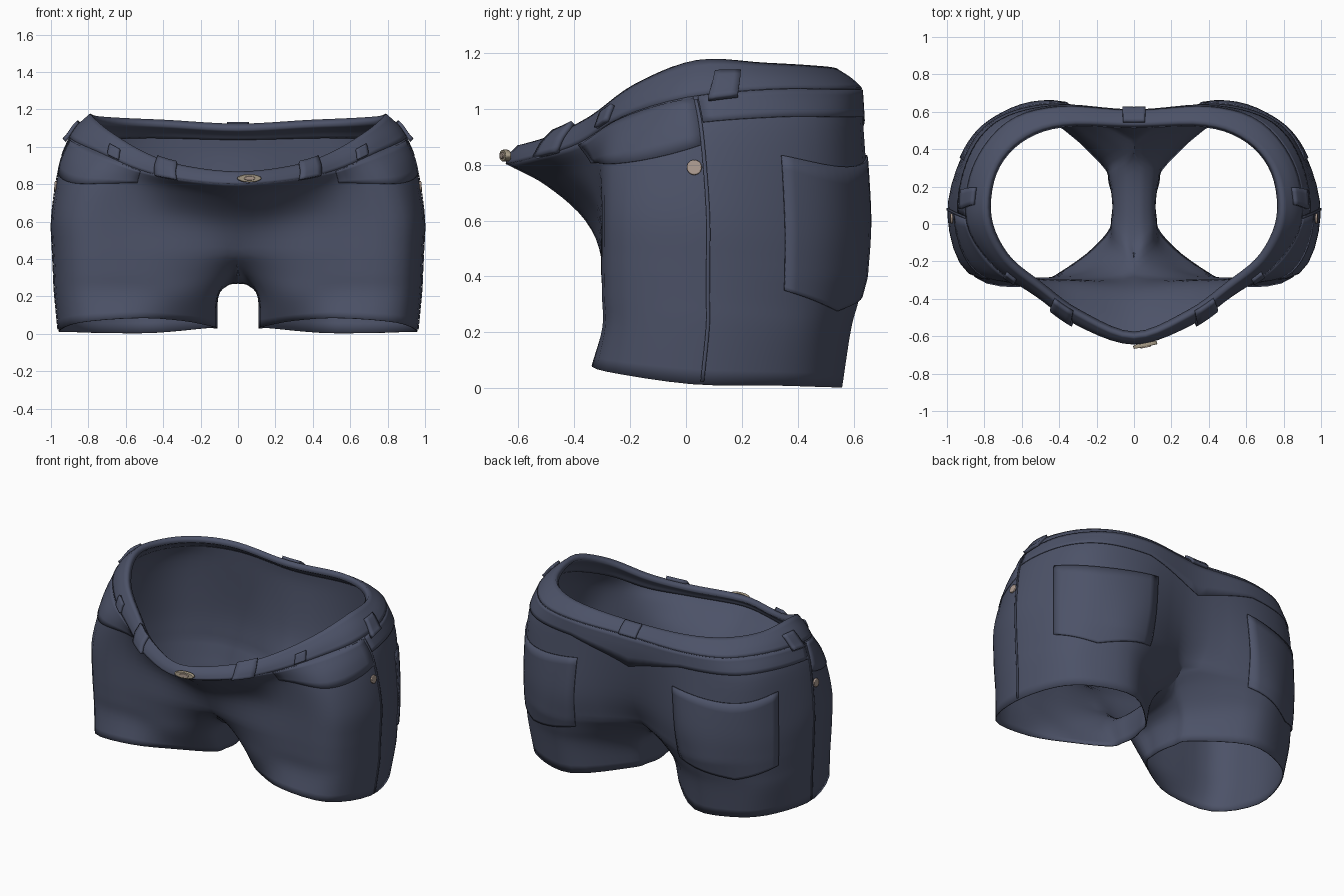
import bpy, bmesh, math
from mathutils import Vector

if "Cube" in bpy.data.objects:
    bpy.data.objects.remove(bpy.data.objects["Cube"])


def material(name, color, rough=0.8):
    mat = bpy.data.materials.new(name)
    mat.use_nodes = True
    mat.diffuse_color = (*color, 1)
    bsdf = mat.node_tree.nodes["Principled BSDF"]
    bsdf.inputs["Base Color"].default_value = (*color, 1)
    bsdf.inputs["Roughness"].default_value = rough
    return mat


DENIM = material("dark blue denim", (0.073, 0.085, 0.138))
BRASS = material("pale brass", (0.40, 0.34, 0.25))
RIVET = material("copper beige", (0.42, 0.33, 0.28))


# Cross-sections of the left half, running front centre -> side -> back centre
def mirrored_ring(*half):
    pts = [Vector(p) for p in half]
    return pts + [Vector((-p.x, p.y, p.z)) for p in reversed(pts[1:-1])]


def leg_ring(*loop):
    return [Vector(p) for p in loop]


band_top = mirrored_ring(
    (0, -.6, .865), (.3, -.48, .9), (.5, -.34, .97), (.69, -.18, 1.085), (.785, .04, 1.17),
    (.75, .28, 1.16), (.61, .45, 1.15), (.38, .535, 1.14), (0, .53, 1.12))
band_low = mirrored_ring(
    (0, -.64, .8), (.3, -.54, .825), (.52, -.385, .875), (.74, -.23, .97), (.89, 0, 1.04),
    (.86, .3, 1.07), (.68, .54, 1.07), (.4, .625, 1.07), (0, .605, 1.06))
yoke = mirrored_ring(
    (0, -.5, .725), (.3, -.43, .76), (.54, -.33, .79), (.82, -.26, .84), (.95, .02, .9),
    (.9, .34, .92), (.74, .55, .92), (.42, .635, .92), (0, .605, .92))
hip = mirrored_ring(
    (0, -.36, .6), (.3, -.32, .62), (.55, -.3, .63), (.88, -.265, .63), (.995, .04, .63),
    (.92, .36, .6), (.755, .56, .6), (.45, .655, .6), (0, .56, .62))

# Closed leg sections: the last three points are the inner thigh
crotch = leg_ring(
    (0, -.27, .42), (.28, -.3, .42), (.55, -.3, .42), (.88, -.265, .42), (.99, .04, .42),
    (.92, .36, .4), (.755, .55, .4), (.47, .64, .4), (0, .46, .42),
    (0, .33, .31), (0, .12, .27), (0, -.12, .29))
thigh = leg_ring(
    (.13, -.14, .2), (.3, -.26, .2), (.55, -.295, .22), (.87, -.26, .22), (.98, .04, .22),
    (.91, .35, .2), (.755, .51, .2), (.47, .585, .21), (.16, .36, .2),
    (.12, .25, .2), (.105, .1, .2), (.11, 0, .2))
hem = leg_ring(
    (.14, -.05, .04), (.3, -.2, .07), (.55, -.33, .085), (.85, -.285, .06), (.96, .02, .015),
    (.89, .32, .01), (.73, .49, .005), (.45, .55, .005), (.17, .32, .03),
    (.13, .22, .03), (.11, .13, .03), (.115, .04, .035))
# Section just below the crotch, lifted on the inside to round the arch
upper_thigh = [(a + b) / 2 + Vector((0, 0, .025 if i in (0, 8, 9, 10, 11) else 0))
               for i, (a, b) in enumerate(zip(crotch, thigh))]


def spline(pts, t, closed):
    """Smooth curve through the points, evaluated at index t."""
    n = len(pts)
    i = int(t) if closed else max(0, min(int(t), n - 2))
    f = t - i

    def at(k):
        if closed:
            return pts[k % n]
        if k < 0:
            return 2 * pts[0] - pts[1]
        return pts[k] if k < n else 2 * pts[-1] - pts[-2]
    a, b, c, d = (at(i + k) for k in (-1, 0, 1, 2))
    return b + f * ((c - a) + f * ((2 * a - 5 * b + 4 * c - d) + f * (3 * (b - c) + d - a))) / 2


def loft(rings, u, v):
    p = spline([spline(r, u, True) for r in rings], v, False)
    p.x = max(p.x, 0)
    return p


def body_point(u, v):
    if v < 3:
        return loft([band_low, yoke, hip, crotch], u, v)
    return loft([crotch, upper_thigh, thigh, hem], u, v - 3)


def band_point(u, v):
    middle = [(a + b) / 2 + Vector(((a + b).x, (a + b).y, 0)) * .008
              for a, b in zip(band_top, band_low)]
    return loft([band_top, middle, band_low], u, v * 2)


def smooth(obj, angle=40):
    bpy.ops.object.select_all(action='DESELECT')
    obj.select_set(True)
    bpy.context.view_layer.objects.active = obj
    bpy.ops.object.shade_smooth_by_angle(angle=math.radians(angle))


def cloth(name, surface, patches, thick, offset):
    """Mirrored cloth piece made of surface patches (u0, u1, top, bottom, nu, nv)."""
    bm = bmesh.new()
    for u0, u1, top, low, nu, nv in patches:
        grid = []
        for j in range(nv + 1):
            row = []
            for i in range(nu + 1):
                s = i / nu
                v1 = low(s) if callable(low) else low
                v0 = top(s) if callable(top) else top
                row.append(bm.verts.new(surface(u0 + (u1 - u0) * s, v0 + (v1 - v0) * j / nv)))
            grid.append(row)
        for r, q in zip(grid, grid[1:]):
            for i in range(nu):
                bm.faces.new((r[i], q[i], q[i + 1], r[i + 1]))
    bmesh.ops.remove_doubles(bm, verts=bm.verts, dist=.0005)
    mesh = bpy.data.meshes.new(name)
    bm.to_mesh(mesh)
    bm.free()
    mesh.materials.append(DENIM)
    obj = bpy.data.objects.new(name, mesh)
    bpy.context.collection.objects.link(obj)
    mirror = obj.modifiers.new("mirror", 'MIRROR')
    mirror.merge_threshold = .001
    solid = obj.modifiers.new("thickness", 'SOLIDIFY')
    solid.thickness, solid.offset = thick, offset
    smooth(obj)


# Main garment: hips and two legs
cloth("shorts_body", body_point, [(0, 8, 0, 3, 32, 15), (0, 12, 3, 6, 48, 12)], .006, -1)

# Waistband and its loops
cloth("waistband", band_point, [(0, 8, 0, 1, 40, 6)], .04, -.75)
loops = {"front_loops": (1.1, 1.6, -.05, 1.1), "tucked_loops": (2.5, 2.75, .45, .95),
         "side_loops": (4.3, 4.62, .42, 1.22), "back_loop": (7.85, 8, .1, 1.1)}
for name, (u0, u1, v0, v1) in loops.items():
    cloth(name, band_point, [(u0, u1, v0, v1, 4, 6)], .022, 1)

# Overlaid panels: yoke, pockets and side seams
cloth("back_yoke", body_point,
      [(4.15, 8, .02, lambda s: .75 + 2 * max(0, s - .75), 28, 5)], .005, 1)
cloth("front_pocket_facings", body_point,
      [(2, 4.1, .05, lambda s: .85 + .4 * math.sin(s * 2.3), 12, 6)], .004, 1)
cloth("back_pockets", body_point,
      [(4.97, 7.2, lambda s: 1.3 + .12 * math.sin(s * math.pi),
        lambda s: 3.5 + .75 * (1 - abs(2 * s - 1)), 14, 16)], .008, 1)
cloth("side_seams", body_point, [(4.1, 4.14, .1, 5.95, 2, 30)], .004, 1)


def disc(name, place, facing, radius, depth, mat, squash=1):
    bpy.ops.mesh.primitive_cylinder_add(vertices=24, radius=radius, depth=depth, location=place)
    obj = bpy.context.object
    obj.name = name
    obj.rotation_euler = Vector(facing).to_track_quat('Z', 'Y').to_euler()
    obj.scale.y = squash
    obj.data.materials.append(mat)
    bevel = obj.modifiers.new("rounded edge", 'BEVEL')
    bevel.width, bevel.segments = depth * .3, 2
    smooth(obj)


# Oval front button with a raised centre
disc("button", (.06, -.646, .832), (.2, -1, 0), .065, .02, BRASS, .33)
disc("button_centre", (.062, -.655, .832), (.2, -1, 0), .03, .012, RIVET, .4)

# Pocket rivets on both hips
for side, sx in (("left", 1), ("right", -1)):
    p = body_point(4, 1.43)
    disc(side + "_rivet", (sx * (p.x + .003), p.y, p.z), (sx, 0, .1), .027, .012, RIVET)
